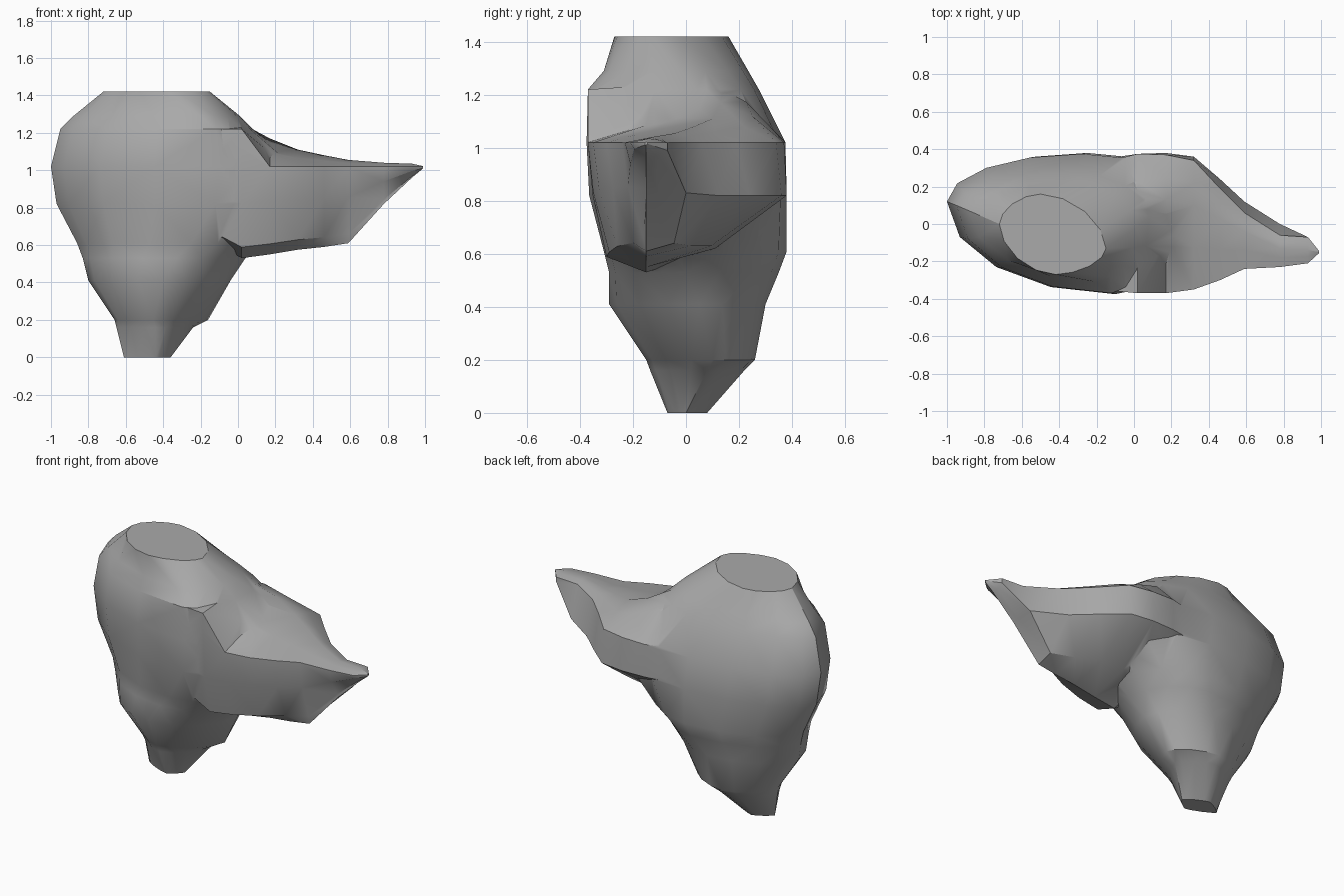
import bpy, bmesh
from math import pi, sin, cos

cube = bpy.data.objects.get("Cube")
if cube:
    bpy.data.objects.remove(cube, do_unlink=True)

stone = bpy.data.materials.new("grey stone")
stone.use_nodes = True
grey = (0.4, 0.4, 0.4, 1)
stone.diffuse_color = grey
stone.node_tree.nodes["Principled BSDF"].inputs["Base Color"].default_value = grey


def loft(name, rings):
    """Skin a series of equally sized point rings into a closed solid."""
    bm = bmesh.new()
    loops = [[bm.verts.new(p) for p in ring] for ring in rings]
    count = len(loops[0])
    for lower, upper in zip(loops, loops[1:]):
        for i in range(count):
            j = (i + 1) % count
            bm.faces.new((lower[i], lower[j], upper[j], upper[i]))
    bm.faces.new(loops[0][::-1])
    bm.faces.new(loops[-1])
    bmesh.ops.remove_doubles(bm, verts=bm.verts, dist=0.0005)
    bmesh.ops.triangulate(bm, faces=[f for f in bm.faces if len(f.verts) == 4])
    bmesh.ops.recalc_face_normals(bm, faces=bm.faces)
    mesh = bpy.data.meshes.new(name)
    bm.to_mesh(mesh)
    bm.free()
    mesh.materials.append(stone)
    obj = bpy.data.objects.new(name, mesh)
    bpy.context.collection.objects.link(obj)
    return obj


def skewed_oval(z, x0, x1, y0, y1, x_front, x_back, y_left, y_right, power, sides=16):
    """Oval through four extreme points; a lower power gives squarer corners."""
    ring = []
    for i in range(sides):
        a = 2 * pi * i / sides
        c, s = cos(a), sin(a)
        mid_x = x_back if s > 0 else x_front
        mid_y = y_right if c > 0 else y_left
        x = mid_x + abs(c) ** power * ((x1 if c > 0 else x0) - mid_x)
        y = mid_y + abs(s) ** power * ((y1 if s > 0 else y0) - mid_y)
        ring.append((x, y, z))
    return ring


# Boulder body: height, x range, y range, where each extreme sits, corner power
body_sections = [
    (0, -.61, -.36, -.07, .08, -.44, -.5, .01, 0, 1.6),
    (.16, -.65, -.24, -.135, .22, -.44, -.43, .04, .08, 1.3),
    (.2, -.66, -.16, -.15, .26, -.45, -.42, .05, .1, 1.2),
    (.41, -.80, -.04, -.29, .30, -.4, -.35, .05, .05, 1.1),
    (.53, -.83, .04, -.29, .35, -.33, -.28, .07, 0, 1.05),
    (.61, -.86, .14, -.31, .38, -.25, -.25, .09, .0, 1.05),
    (.82, -.97, .36, -.365, .38, -.12, -.25, .12, .08, 1),
    (1.02, -1, .33, -.375, .375, -.1, -.28, .12, .08, 1),
    (1.22, -.95, .08, -.37, .275, -.12, -.35, .1, .04, 1),
    (1.29, -.88, .01, -.31, .235, -.2, -.38, .07, -.02, 1.05),
    (1.42, -.72, -.15, -.27, .16, -.42, -.5, 0, -.13, 1.12),
]
body = loft("boulder_body", [skewed_oval(*row) for row in body_sections])

# Overhanging ledge: x, front rim y and z, back y, inset of lower front,
# keel z, lower back z, back corner z, outward flare of back, ridge y and z
ledge_sections = [
    (-.25, -.31, 1.2, .33, .05, .63, .7, .82, 0, .05, 1.22),
    (-.08, -.36, 1.22, .35, .06, .59, .66, .82, .01, .08, 1.24),
    (.02, -.37, 1.22, .375, .07, .53, .62, .82, 0, .08, 1.25),
    (.17, -.37, 1.02, .37, .08, .55, .62, .82, .01, .13, 1.17),
    (.32, -.35, 1.02, .34, .09, .575, .63, .82, .02, .1, 1.11),
    (.46, -.3, 1.02, .19, .1, .59, .63, .82, .05, .03, 1.08),
    (.59, -.24, 1.02, .06, .08, .61, .64, .82, .06, -.04, 1.055),
    (.78, -.23, 1.02, -.06, .08, .82, .825, .83, .06, -.13, 1.04),
    (.93, -.21, 1.02, -.07, .06, .96, .97, .99, 0, -.14, 1.035),
    (.99, -.155, 1.02, -.145, 0, 1.01, 1.012, 1.015, 0, -.15, 1.022),
]
keel_y, back_rim = -.15, 1.02


def ledge_ring(x, front, rim, back, inset, keel, low, corner, flare, ridge_y, ridge_z):
    belly = keel * .4 + back_rim * .6
    points = [
        (front, rim), (front, (rim + back_rim) / 2 - .002),
        (front + inset * .25, belly),
        (front + inset, keel + (belly - keel) * .2), (keel_y, keel),
        ((keel_y + back) / 2, low), (back + flare, corner), (back, back_rim),
        ((back + ridge_y) / 2, (back_rim + ridge_z * 2) / 3), (ridge_y, ridge_z),
        ((front + ridge_y) / 2, (rim + ridge_z) / 2),
    ]
    return [(x, y, z) for y, z in points]


ledge = loft("overhanging_ledge", [ledge_ring(*row) for row in ledge_sections])

# Fuse the ledge into the body
bpy.context.view_layer.objects.active = body
fuse = body.modifiers.new("fuse ledge", "BOOLEAN")
fuse.operation = "UNION"
fuse.solver = "EXACT"
fuse.object = ledge
bpy.ops.object.modifier_apply(modifier=fuse.name)
bpy.data.objects.remove(ledge, do_unlink=True)
body.name = "rock"

bpy.ops.object.select_all(action="DESELECT")
body.select_set(True)
bpy.ops.object.shade_smooth_by_angle(angle=.6)
